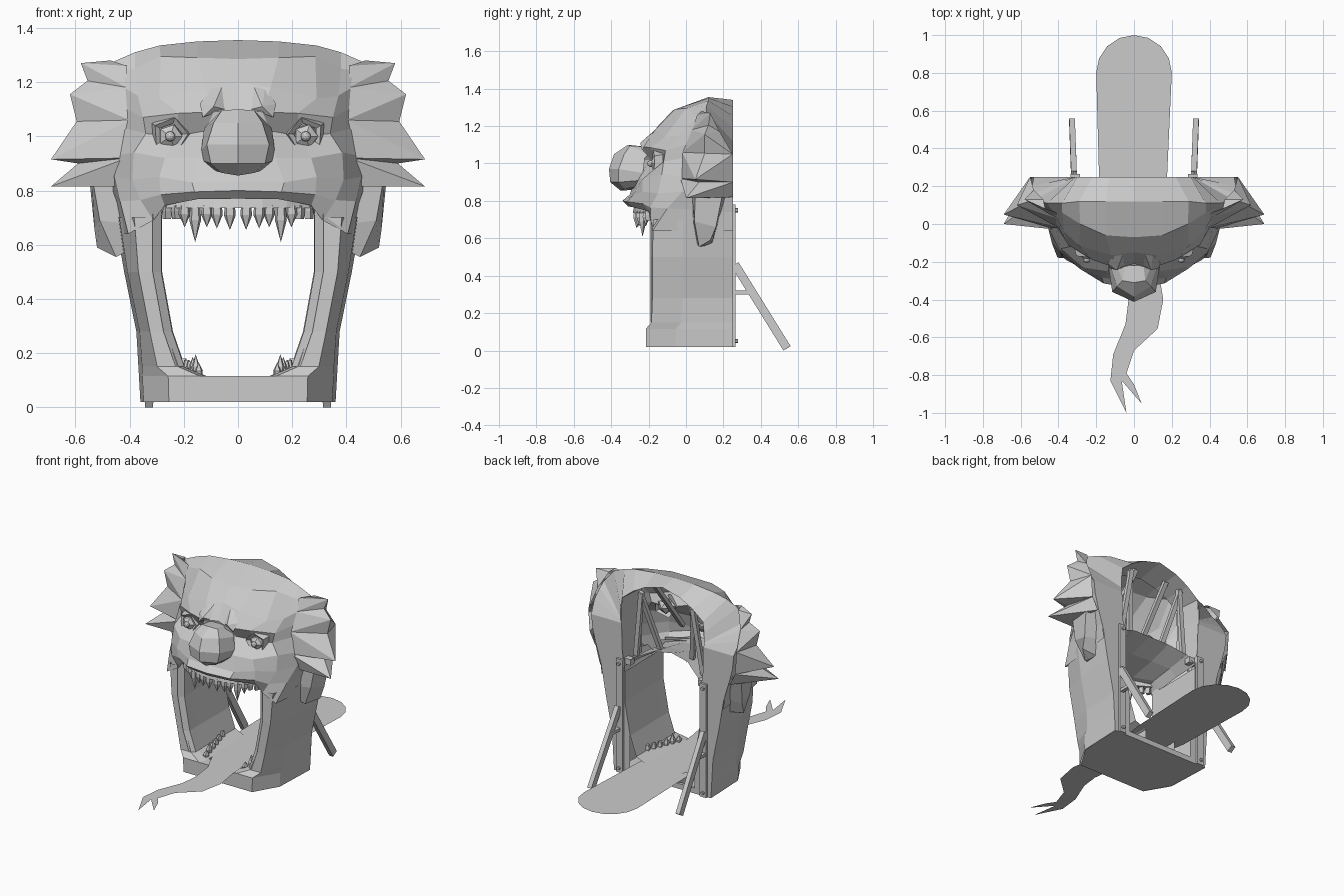
import bpy, bmesh, math
from mathutils import Vector


def build(name, verts, faces, mirror=False):
    """Flat-shaded mesh object, optionally mirrored over x = 0."""
    me = bpy.data.meshes.new(name)
    me.from_pydata([tuple(v) for v in verts], [], faces)
    bm = bmesh.new()
    bm.from_mesh(me)
    bmesh.ops.remove_doubles(bm, verts=bm.verts, dist=0.0005)
    bmesh.ops.recalc_face_normals(bm, faces=bm.faces)
    bm.to_mesh(me)
    bm.free()
    ob = bpy.data.objects.new(name, me)
    bpy.context.collection.objects.link(ob)
    if mirror:
        m = ob.modifiers.new("mirror", 'MIRROR')
        m.use_clip = True
    return ob


def grid(name, rows, mirror=True):
    """Skin equal-length rows of points with quads."""
    n = len(rows[0])
    faces = [(r * n + c, r * n + c + 1, (r + 1) * n + c + 1, (r + 1) * n + c)
             for r in range(len(rows) - 1) for c in range(n - 1)]
    return build(name, [p for r in rows for p in r], faces, mirror)


def box(name, lo, hi, mirror=False):
    v = [(x, y, z) for x in (lo[0], hi[0]) for y in (lo[1], hi[1]) for z in (lo[2], hi[2])]
    f = [(0, 1, 3, 2), (4, 6, 7, 5), (0, 4, 5, 1), (2, 3, 7, 6), (0, 2, 6, 4), (1, 5, 7, 3)]
    return build(name, v, f, mirror)


def beam(name, a, b, w=0.04, d=0.025, mirror=True):
    """Square timber from a to b."""
    a, b = Vector(a), Vector(b)
    t = (b - a).normalized()
    s = t.cross(Vector((0, 1, 0)) if abs(t.x) > 0.6 else Vector((1, 0, 0))).normalized()
    u = t.cross(s)
    v = [p + u * i * w / 2 + s * j * d / 2 for p in (a, b)
         for i, j in ((-1, -1), (1, -1), (1, 1), (-1, 1))]
    f = [(0, 1, 2, 3), (4, 7, 6, 5)] + [(i, (i + 1) % 4, (i + 1) % 4 + 4, i + 4) for i in range(4)]
    return build(name, v, f, mirror)


def spike(name, c, w, d, h, sides=5, tip=0.0, mirror=True):
    """Pointed tooth; h < 0 points down, tip > 0 makes it blunt."""
    x, y, z = c
    ring = [(math.cos(2 * math.pi * i / sides + .3), math.sin(2 * math.pi * i / sides + .3)) for i in range(sides)]
    v = [(x + p * w * k, y + q * d * k, z + dz)
         for k, dz in ((.85, 0), (1, h * .4), (max(tip, .02), h)) for p, q in ring]
    f = [(r * sides + i, r * sides + (i + 1) % sides, (r + 1) * sides + (i + 1) % sides, (r + 1) * sides + i)
         for r in range(2) for i in range(sides)]
    f += [tuple(range(sides)), tuple(range(2 * sides, 3 * sides))]
    return build(name, v, f, mirror)


# Upper face: half sections from lip to crown, centre line to back edge
lip = [[(0, -.31, .77), (.15, -.29, .768), (.27, -.2, .745), (.312, -.187, .69), (.405, -.178, .64), (.452, .25, .64)],
       [(0, -.34, .80), (.16, -.315, .795), (.285, -.23, .785), (.36, -.19, .765), (.435, -.1, .76), (.462, .25, .74)]]
cheek = [[(0, -.30, .835), (.17, -.285, .83), (.29, -.235, .85), (.39, -.15, .84), (.455, -.02, .85), (.5, .25, .85)],
         [(0, -.27, .93), (.14, -.25, .92), (.27, -.23, .92), (.385, -.13, .94), (.44, -.01, .93), (.52, .25, .93)],
         [(0, -.24, 1.02), (.12, -.19, 1.02), (.23, -.13, 1.0), (.34, -.12, 1.01), (.42, -.01, 1.03), (.53, .25, 1.02)]]
crown = [[(0, -.21, 1.1), (.09, -.235, 1.09), (.22, -.19, 1.085), (.35, -.11, 1.07), (.41, 0, 1.1), (.54, .2, 1.1)],
         [(0, -.15, 1.2), (.12, -.165, 1.18), (.29, -.115, 1.14), (.37, -.04, 1.15), (.42, .04, 1.18), (.53, .16, 1.16)],
         [(0, -.07, 1.285), (.15, -.06, 1.29), (.285, 0, 1.295), (.38, .06, 1.25), (.44, .08, 1.24), (.52, .13, 1.2)],
         [(0, .12, 1.355), (.15, .12, 1.35), (.29, .12, 1.335), (.38, .11, 1.31), (.46, .11, 1.275), (.52, .13, 1.2)],
         [(0, .25, 1.34), (.13, .25, 1.305), (.22, .25, 1.255), (.3, .25, 1.19), (.31, .25, 1.12), (.31, .25, 1.05)]]
grid("face", lip + cheek + crown)

# Back rim closing the shell around the open rear
grid("back_rim", [[(xo, yo, z), (xi, .25, zi)] for xo, yo, z, xi, zi in (
    (.52, .13, 1.2, .31, 1.05), (.53, .16, 1.16, .31, 1.05), (.54, .2, 1.1, .31, 1.04), (.53, .25, 1.02, .305, 1.02),
    (.52, .25, .93, .3, .93), (.5, .25, .85, .3, .85), (.455, .25, .7, .28, .7), (.42, .25, .5, .28, .5),
    (.375, .25, .28, .24, .28), (.36, .25, .02, .24, .02))])

# Lining wall just inside the rear opening
grid("head_lining", [[(x, .25, z), (x * .95, .06, z - d)] for x, z, d in (
    (0, 1.34, .03), (.13, 1.305, .02), (.22, 1.255, .01), (.3, 1.19, 0), (.31, 1.05, 0), (.3, .76, 0))])

# Vaulted roof of the mouth, from the lip to the rear frame
grid("palate", [lip[0][:3] + [(.285, -.17, .7)],
                [(0, -.2, .77), (.14, -.18, .77), (.25, -.11, .755), (.29, -.1, .7)],
                [(0, -.02, .81), (.14, 0, .805), (.25, .04, .775), (.29, .06, .72)],
                [(0, .15, .86), (.13, .17, .845), (.24, .22, .79), (.29, .24, .73)]])

# Jaw pillars: z, inner x, outer x, front y
rows = []
for z, xi, xo, yf in [(.7, .285, .45, -.175), (.5, .285, .42, -.18), (.28, .245, .375, -.18),
                      (.15, .2, .366, -.185), (.115, .12, .365, -.215), (.02, .12, .36, -.215)]:
    rows.append([(xi - .005, .25, z), (xi, yf + .05, z), (xi + .02, yf, z),
                 ((xi + xo) / 2 + .015, yf, z), (xo - .012, yf + .16, z), (xo, .25, z)])
grid("jaw_pillar", rows)

# Inner mouth lining strip
grid("mouth_rim", [[(xi - .012, y, z) for y in (-.1, -.165)] + [(xi + .02, -.19, z)]
                   for z, xi in ((.74, .295), (.5, .295), (.28, .255), (.15, .21))])

# Chin and floor
box("chin", (-.14, -.215, .02), (.14, -.14, .115))
build("floor", [(-.36, .25, .02), (-.345, -.055, .02), (-.245, -.215, .02),
                (.245, -.215, .02), (.345, -.055, .02), (.36, .25, .02)], [tuple(range(6))])

# Blocky nose
grid("nose", [[(0, -.22, 1.09), (.05, -.22, 1.09), (.06, -.2, 1.08)],
              [(0, -.31, 1.1), (.06, -.3, 1.095), (.1, -.2, 1.05)],
              [(0, -.385, 1.05), (.09, -.33, 1.05), (.125, -.22, 1.03)],
              [(0, -.412, .97), (.115, -.36, .97), (.135, -.23, .95)],
              [(0, -.405, .9), (.1, -.36, .9), (.13, -.24, .91)],
              [(0, -.35, .855), (.06, -.33, .865), (.09, -.25, .875)],
              [(0, -.26, .86), (.05, -.25, .87), (.08, -.24, .88)]])

# Eyes: faceted ball, pentagon socket rim, pupil
for sx in (-1, 1):
    for name, r, y in (("eyeball", .05, -.145), ("pupil", .019, -.188)):
        bpy.ops.mesh.primitive_ico_sphere_add(subdivisions=1 if r > .03 else 2, radius=r,
                                              location=(sx * .25, y, 1.0), rotation=(math.pi / 2, 0, 0))
        bpy.context.object.name = name
sock = [[(.25 + r * math.cos(a), y + .1 * r * math.cos(a), 1.005 + r * math.sin(a))
         for a in [math.pi / 2 + .25 + i * math.tau / 5 for i in range(6)]]
        for r, y in ((.08, -.13), (.066, -.175), (.045, -.16), (.045, -.12))]
grid("eye_socket", sock)

# Frown wedges above the nose bridge
build("frown", [(.06, -.165, 1.18), (.05, -.22, 1.1), (.13, -.235, 1.07), (.14, -.205, 1.12), (.1, -.16, 1.18),
                (.09, -.245, 1.11)], [(0, 1, 5), (1, 2, 5), (2, 3, 5), (3, 4, 5), (4, 0, 5)], True)

# Hair tufts: pyramids sharing valley lines
line = [((.41, .06, 1.26), (.47, .08, 1.28), (.48, .13, 1.27)),
        ((.41, .03, 1.18), (.555, .12, 1.205), (.53, .18, 1.17)),
        ((.40, -.02, 1.06), (.595, .1, 1.055), (.55, .25, 1.05)),
        ((.41, -.03, .92), (.59, .07, .9), (.54, .25, .9)),
        ((.45, .0, .815), (.54, .07, .815), (.5, .25, .82))]
tips = [(.58, .13, 1.27), (.62, .1, 1.155), (.69, .05, .915), (.69, 0, .815)]
for i, tip in enumerate(tips):
    loop = list(line[i]) + list(reversed(line[i + 1]))
    build("hair_tuft", loop + [tip], [(j, (j + 1) % 6, 6) for j in range(6)], True)

# Drooping ear locks below the hair
grid("ear_lock", [[(.43, .03, .86), (.54, .05, .86), (.55, .2, .86), (.45, .24, .86), (.43, .03, .86)],
                  [(.43, .04, .68), (.51, .045, .69), (.53, .16, .66), (.43, .17, .68), (.43, .04, .68)],
                  [(.42, .06, .57), (.45, .07, .555), (.52, .13, .59), (.42, .14, .575), (.42, .06, .57)],
                  [(.44, .1, .56)] * 5])

# Upper gum and teeth along an arc
arc = lambda x: -.265 + 1.3 * x * x
grid("gum", [[(x, arc(x) + dy, z) for x in (0, .09, .18, .28)]
             for dy, z in ((-.012, .77), (-.02, .735), (.025, .735), (.03, .77))])
for x, h in ((.03, -.09), (.078, -.085), (.115, -.08), (.158, -.135), (.197, -.08)):
    spike("upper_tooth", (x, arc(x), .745), .023, .021, h)
for x in (.228, .262):
    spike("molar", (x, arc(x), .745), .02, .022, -.05, 4, .8)

# Lower teeth on each side of the jaw
for i, h in enumerate((.05, .075, .06, .04, .04, .04)):
    spike("lower_tooth", (.145 + .011 * i, -.13 + .05 * i, .115 + .005 * i),
          .016, .025, h, 5, 0 if i < 3 else .6)

# Tongue: flat ramp with round tail and forked tip
tail = [(.2 * math.cos(math.pi * i / 8), .8 + .2 * math.sin(math.pi * i / 8)) for i in range(9)]
left = [(-.185, .25), (-.12, -.1), (-.05, -.25), (-.03, -.41), (-.045, -.53), (-.11, -.69), (-.125, -.83), (-.04, -1)]
right = [(-.065, -.83), (.04, -.95), (0, -.85), (-.04, -.79), (0, -.67), (.125, -.555), (.155, -.4), (.13, -.25),
         (.12, -.1), (.175, .25)]
pts = tail + left + right
build("tongue", [(x, y, .12) for x, y in pts], [tuple(range(len(pts)))])

# Rear timber frame
box("rear_post", (.285, .24, .02), (.335, .265, .78), True)
box("rear_sill", (-.33, .23, .02), (.33, .25, .055))
beam("rear_brace", (.318, .262, .46), (.328, .54, .012), .03, .045)
beam("brace_tie", (.318, .25, .31), (.318, .365, .31), .025, .02)
beam("head_strut", (.25, .17, .79), (.19, .2, 1.24), .03)
beam("head_cross_strut", (.12, .1, .84), (.2, .2, 1.23), .03)
beam("face_strut", (.13, -.15, .9), (.12, .16, 1.29), .03)
beam("palate_block", (.25, .21, .76), (.31, .21, .76), .04, .04)

# Bolts on the posts
for z in (.05, .44, .75):
    for sx in (-1, 1):
        bpy.ops.mesh.primitive_cylinder_add(vertices=6, radius=.011, depth=.02, location=(sx * .312, .268, z),
                                            rotation=(math.pi / 2, 0, 0))
        bpy.context.object.name = "bolt"
